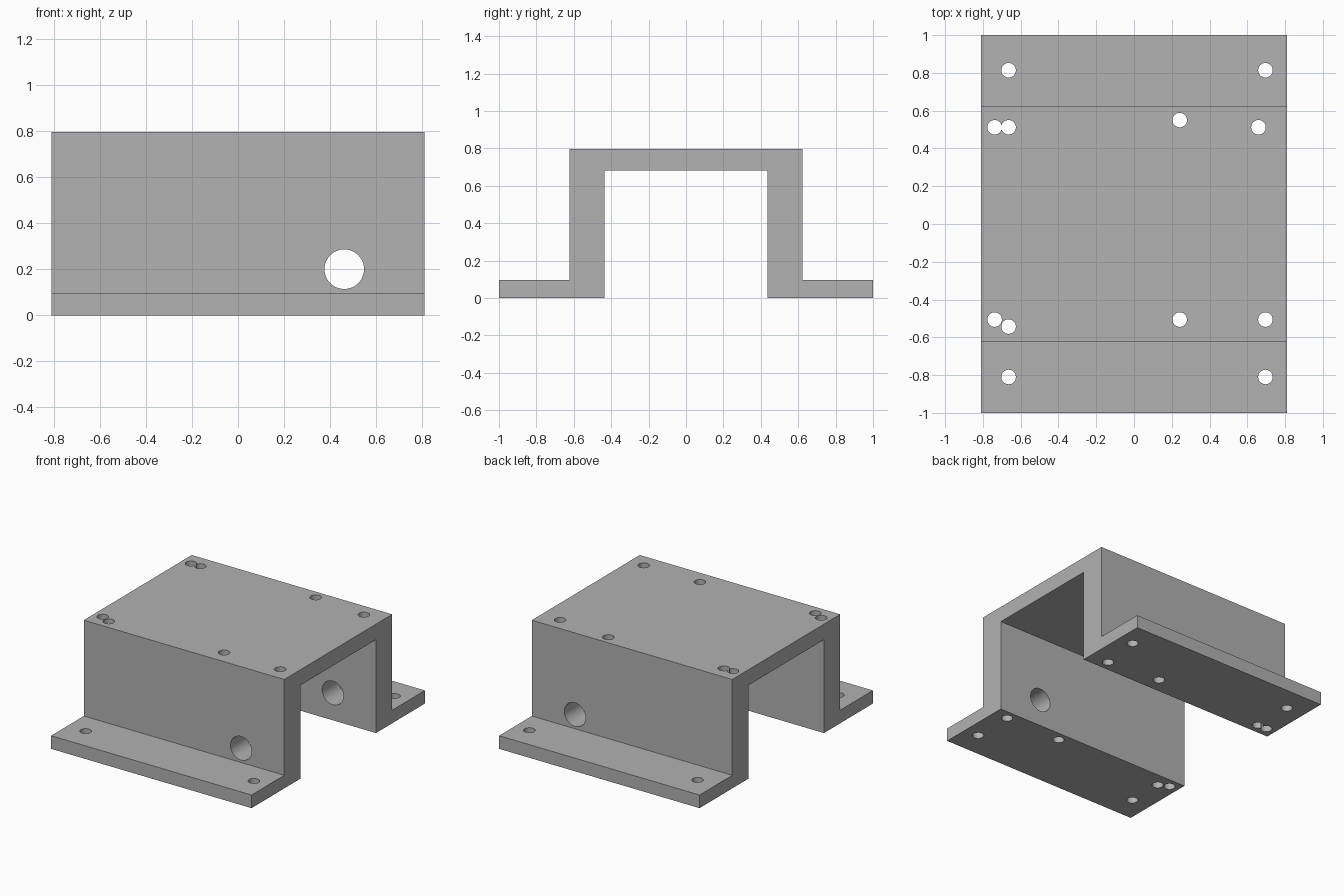
import bpy, bmesh, math

default = bpy.data.objects.get("Cube")
if default:
    bpy.data.objects.remove(default, do_unlink=True)

WIDTH, HEIGHT, FLANGE_TOP, ROOF_UNDER = 1.62, 0.796, 0.096, 0.682
FOOT_Y, OUTER_Y, INNER_Y = 1.0, 0.623, 0.436

# Flat grey metal
metal = bpy.data.materials.new("grey_metal")
metal.use_nodes = True
grey = (0.445, 0.445, 0.445, 1)
metal.diffuse_color = grey
metal.node_tree.nodes["Principled BSDF"].inputs["Base Color"].default_value = grey

# Hat-shaped channel: mirrored half profile extruded along x
half = [(FOOT_Y, 0), (FOOT_Y, FLANGE_TOP), (OUTER_Y, FLANGE_TOP), (OUTER_Y, HEIGHT)]
inner = [(INNER_Y, ROOF_UNDER), (INNER_Y, 0)]
outline = half + [(-y, z) for y, z in reversed(half)]
outline += [(-y, z) for y, z in reversed(inner)] + inner
bm = bmesh.new()
face = bm.faces.new([bm.verts.new((-WIDTH / 2, y, z)) for y, z in outline])
extruded = bmesh.ops.extrude_face_region(bm, geom=[face])["geom"]
bmesh.ops.translate(bm, vec=(WIDTH, 0, 0),
                    verts=[v for v in extruded if isinstance(v, bmesh.types.BMVert)])
bmesh.ops.recalc_face_normals(bm, faces=bm.faces)
mesh = bpy.data.meshes.new("mounting_bracket")
bm.to_mesh(mesh)
bm.free()
mesh.materials.append(metal)
bracket = bpy.data.objects.new("mounting_bracket", mesh)
bpy.context.collection.objects.link(bracket)


def drill(location, radius, rotation=(0, 0, 0)):
    """Cut a round hole right through the bracket."""
    bpy.ops.mesh.primitive_cylinder_add(vertices=48, radius=radius, depth=3,
                                        location=location, rotation=rotation)
    cutter = bpy.context.object
    cutter.name = "hole_cutter"
    cutter.hide_render = True
    cutter.data.materials.append(metal)
    cut = bracket.modifiers.new("hole", "BOOLEAN")
    cut.operation, cut.solver, cut.object = "DIFFERENCE", "EXACT", cutter
    bpy.context.view_layer.objects.active = bracket
    bpy.ops.object.modifier_apply(modifier=cut.name)
    bpy.data.objects.remove(cutter, do_unlink=True)


# Screw holes through the flanges
for x in (-0.664, 0.696):
    for y in (-0.81, 0.814):
        drill((x, y, 0), 0.0385)

# Screw holes running down through the roof and walls
for x, y in [(-0.738, 0.512), (-0.664, 0.512), (0.242, 0.55), (0.659, 0.512),
             (-0.738, -0.506), (-0.664, -0.543), (0.242, -0.506), (0.696, -0.506)]:
    drill((x, y, 0), 0.0385)

# Cable hole through both walls
drill((0.461, 0, 0.2), 0.086, (math.pi / 2, 0, 0))

# Smooth hole walls, crisp edges
bpy.ops.object.select_all(action="DESELECT")
bracket.select_set(True)
bpy.context.view_layer.objects.active = bracket
bpy.ops.object.shade_smooth_by_angle(angle=math.radians(30))
